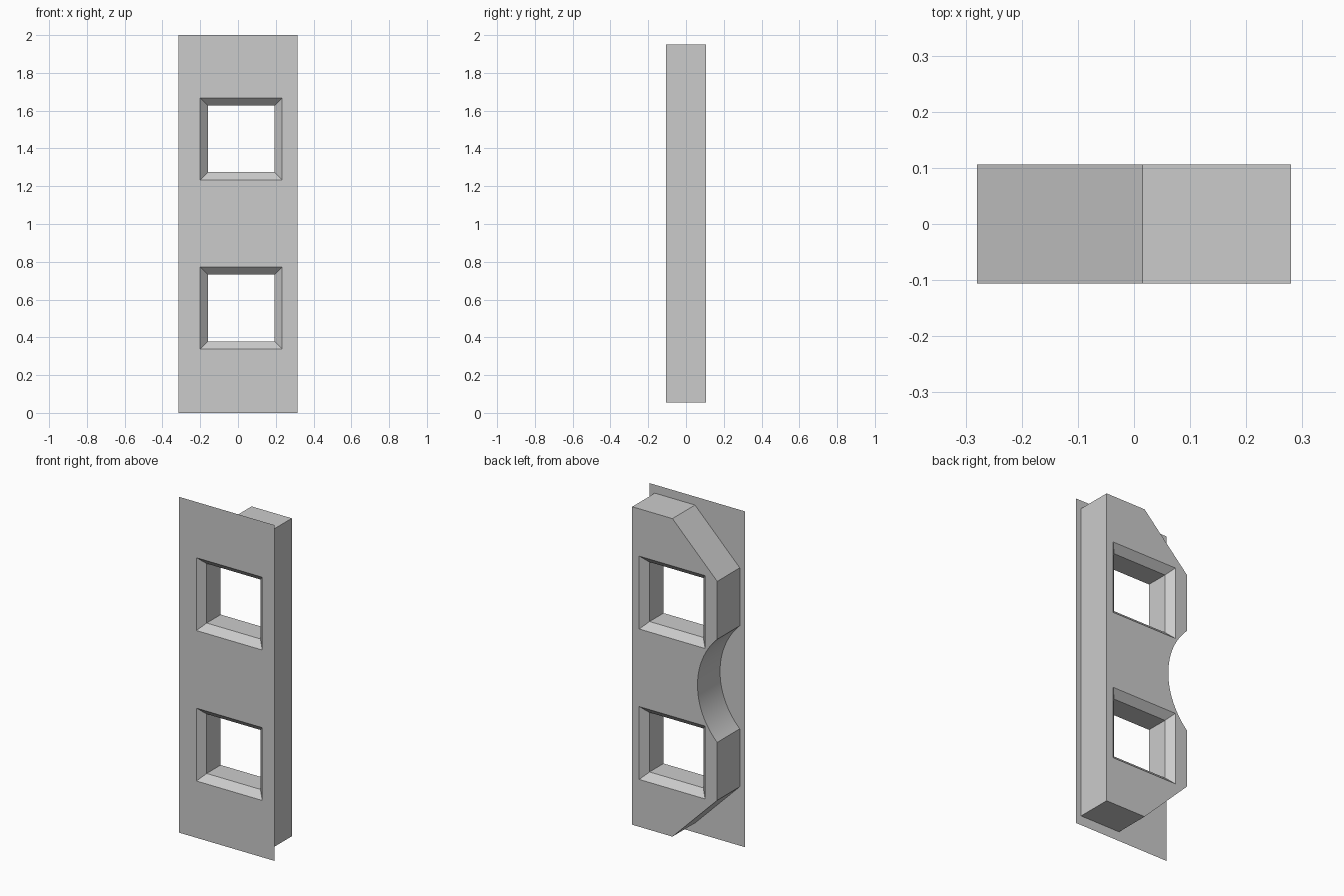
import bpy, bmesh, math

if "Cube" in bpy.data.objects:
    bpy.data.objects.remove(bpy.data.objects["Cube"], do_unlink=True)

HALF_DEPTH = 0.106
MID_Z = 1.003
WIN_X, WIN_HALF, BEVEL = 0.017, 0.217, 0.04
WIN_Z = [MID_Z - 0.448, MID_Z + 0.448]

grey = bpy.data.materials.new("plain grey")
grey.use_nodes = True
grey.diffuse_color = (0.6, 0.6, 0.6, 1)
grey.node_tree.nodes["Principled BSDF"].inputs["Base Color"].default_value = (0.6, 0.6, 0.6, 1)


def add_object(name, bm):
    bmesh.ops.recalc_face_normals(bm, faces=bm.faces)
    mesh = bpy.data.meshes.new(name)
    bm.to_mesh(mesh)
    bm.free()
    mesh.materials.append(grey)
    obj = bpy.data.objects.new(name, mesh)
    bpy.context.collection.objects.link(obj)
    return obj


def loft(name, rings):
    """Closed solid through matching rings of points."""
    bm = bmesh.new()
    loops = [[bm.verts.new(p) for p in ring] for ring in rings]
    n = len(loops[0])
    for a, b in zip(loops, loops[1:]):
        for i in range(n):
            j = (i + 1) % n
            bm.faces.new((a[i], a[j], b[j], b[i]))
    bm.faces.new(loops[0])
    bm.faces.new(loops[-1])
    return add_object(name, bm)


# Body outline: chamfered corners and a round bite on the right side
SIDE, CORNER_X, HALF_H = 0.28, 0.015, 0.947
CHAMFER = SIDE + CORNER_X
BITE_X, BITE_R = -0.577, 0.427
sweep = math.acos((-SIDE - BITE_X) / BITE_R)
steps = 32
outline = [(SIDE, -HALF_H), (SIDE, HALF_H), (CORNER_X, HALF_H), (-SIDE, HALF_H - CHAMFER)]
for i in range(steps + 1):
    a = sweep * (1 - 2 * i / steps)
    outline.append((BITE_X + BITE_R * math.cos(a), BITE_R * math.sin(a)))
outline += [(-SIDE, CHAMFER - HALF_H), (CORNER_X, -HALF_H)]
body = loft("body", [[(x, y, MID_Z + z) for x, z in outline] for y in (-HALF_DEPTH, HALF_DEPTH)])

# Window openings, flared at the front and the back
flare = [(-HALF_DEPTH - 0.02, WIN_HALF + 0.02), (-HALF_DEPTH + BEVEL, WIN_HALF - BEVEL),
         (HALF_DEPTH - BEVEL, WIN_HALF - BEVEL), (HALF_DEPTH + 0.02, WIN_HALF + 0.02)]
for cz in WIN_Z:
    cutter = loft("window_cutter", [[(WIN_X + sx * h, y, cz + sz * h)
                                     for sx, sz in ((-1, -1), (1, -1), (1, 1), (-1, 1))]
                                    for y, h in flare])
    cutter.hide_render = True
    mod = body.modifiers.new("window", "BOOLEAN")
    mod.operation, mod.solver, mod.object = "DIFFERENCE", "EXACT", cutter
    bpy.context.view_layer.objects.active = body
    bpy.ops.object.modifier_apply(modifier=mod.name)
    bpy.data.objects.remove(cutter, do_unlink=True)

# Thin front sheet with matching openings
xs = [-0.315, WIN_X - WIN_HALF, WIN_X + WIN_HALF, 0.315]
zs = [0] + [cz + s * WIN_HALF for cz in WIN_Z for s in (-1, 1)] + [2]
bm = bmesh.new()
grid = [[bm.verts.new((x, -HALF_DEPTH - 0.0005, z)) for x in xs] for z in zs]
for r in range(len(zs) - 1):
    for c in range(len(xs) - 1):
        if not (c == 1 and r in (1, 3)):
            bm.faces.new((grid[r][c], grid[r][c + 1], grid[r + 1][c + 1], grid[r + 1][c]))
bmesh.ops.dissolve_limit(bm, angle_limit=0.01, verts=bm.verts, edges=bm.edges)
sheet = add_object("front_sheet", bm)
# Sheet faces forward
if sheet.data.polygons[0].normal.y > 0:
    sheet.data.flip_normals()

# Smooth bite, sharp edges elsewhere
bpy.ops.object.select_all(action="DESELECT")
body.select_set(True)
bpy.context.view_layer.objects.active = body
bpy.ops.object.shade_smooth_by_angle(angle=math.radians(25))
